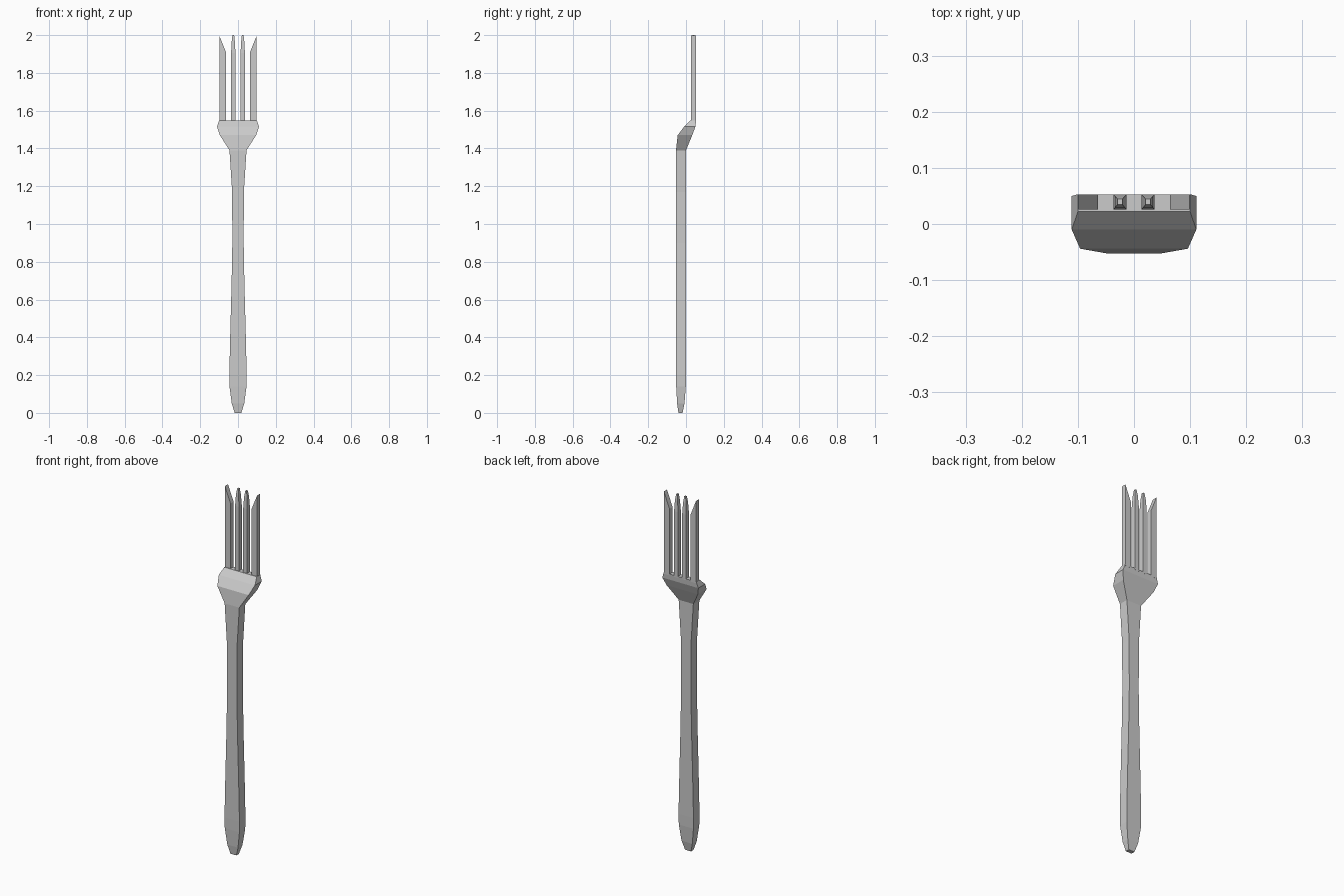
import bpy, bmesh

if "Cube" in bpy.data.objects:
    bpy.data.objects.remove(bpy.data.objects["Cube"])


def loft(name, sections):
    """Stack four-sided rings; each ring is four (x, y, z) corners."""
    bm = bmesh.new()
    rings = [[bm.verts.new(p) for p in ring] for ring in sections]
    for a, b in zip(rings, rings[1:]):
        for i in range(4):
            j = (i + 1) % 4
            bm.faces.new((a[i], a[j], b[j], b[i]))
    bm.faces.new(rings[0][::-1])
    bm.faces.new(rings[-1])
    bmesh.ops.recalc_face_normals(bm, faces=bm.faces)
    mesh = bpy.data.meshes.new(name)
    bm.to_mesh(mesh)
    bm.free()
    obj = bpy.data.objects.new(name, mesh)
    bpy.context.collection.objects.link(obj)
    return obj


def ring(x0, x1, y0, y1, z0, z1=None):
    """Rectangle with its front edge at z0 and back edge at z1."""
    z1 = z0 if z1 is None else z1
    return [(x0, y0, z0), (x1, y0, z0), (x1, y1, z1), (x0, y1, z1)]


# Handle flowing into the cranked head: half width, front y, back y, z
body = [
    (0.018, -0.040, -0.018, 0.0),
    (0.033, -0.047, -0.008, 0.05),
    (0.045, -0.052, -0.001, 0.14),
    (0.046, -0.053, 0.0, 0.20),
    (0.041, -0.053, 0.0, 0.42),
    (0.034, -0.053, 0.0, 0.68),
    (0.030, -0.053, 0.0, 0.90),
    (0.031, -0.053, 0.0, 1.17),
    (0.045, -0.053, 0.0, 1.39),
    (0.096, -0.044, 0.033, 1.47),
    (0.111, -0.010, 0.050, 1.515),
    (0.100, 0.022, 0.053, 1.548),
]
loft("handle_and_head", [ring(-w, w, f, b, z) for w, f, b, z in body])

# Tines, mirrored left and right
Y0, Y1, BASE = 0.026, 0.053, 1.54
for side, label in ((-1, "left"), (1, "right")):
    # Outer tine with a slanted tip
    inner, outer = side * 0.064, side * 0.099
    tip = [(inner, Y0, 1.91), (outer, Y0, 1.998), (outer, Y1, 1.998), (inner, Y1, 1.91)]
    loft("outer_tine_" + label, [ring(inner, outer, Y0, Y1, BASE), tip])
    # Inner tine with a tapered point
    cx, cy = side * 0.025, (Y0 + Y1) / 2
    sizes = ((0.0115, BASE), (0.0115, 1.905), (0.0085, 1.965), (0.0045, 2.0))
    loft("inner_tine_" + label,
         [ring(cx - h, cx + h, cy - h * 1.15, cy + h * 1.15, z) for h, z in sizes])
